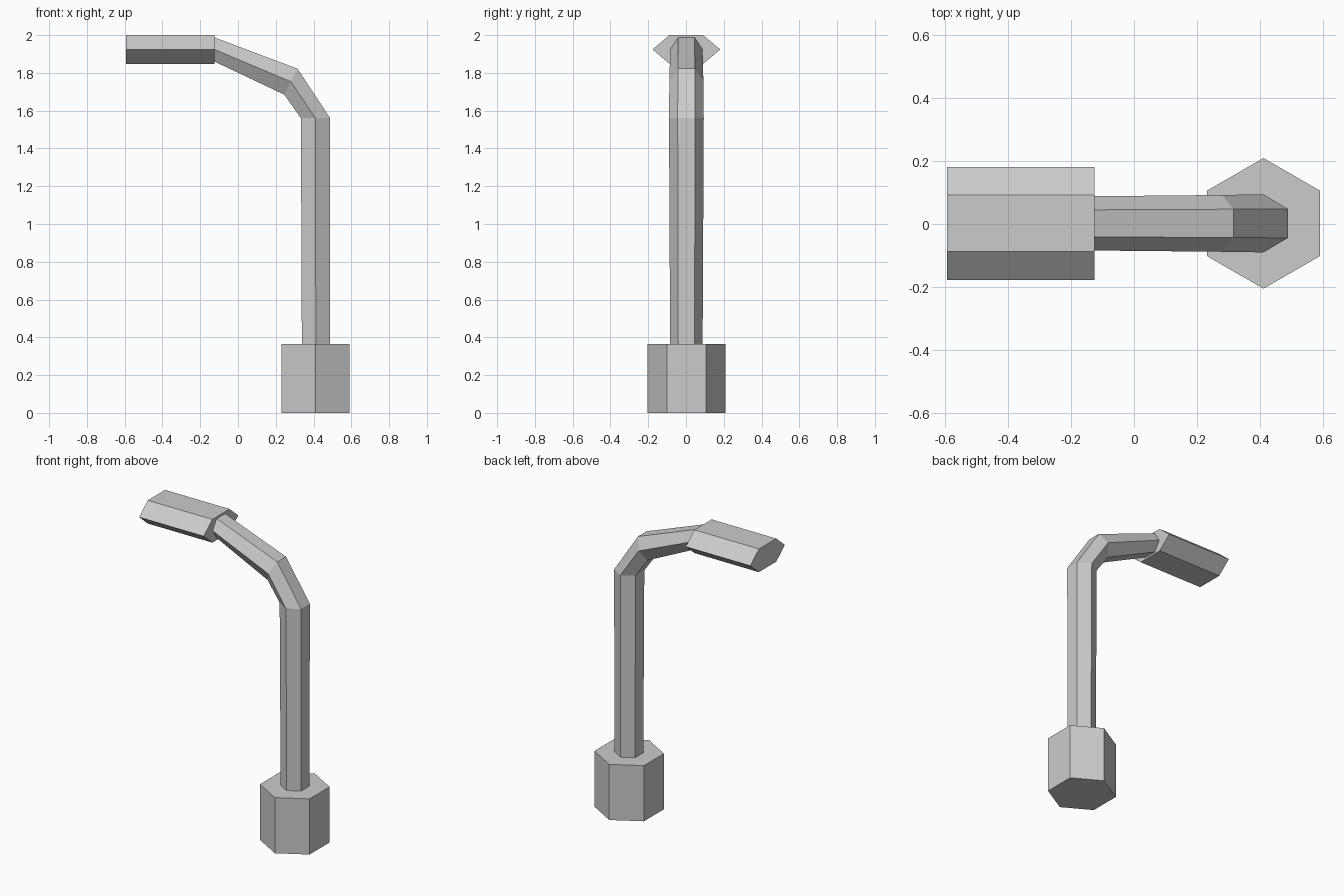
import bpy

if "Cube" in bpy.data.objects:
    bpy.data.objects.remove(bpy.data.objects["Cube"])

CY = 0.002


def ring(outer, inner, w, cy=CY):
    """Six-sided cross-section between an outer and inner (x, z) point."""
    mid = ((outer[0] + inner[0]) / 2, (outer[1] + inner[1]) / 2)
    pts = [(outer, .5), (mid, 1), (inner, .5), (inner, -.5), (mid, -1), (outer, -.5)]
    return [(p[0], cy + w * s, p[1]) for p, s in pts]


def loft(name, rings, cap_start=False, cap_end=False):
    """Skin a series of six-sided rings."""
    verts = [v for r in rings for v in r]
    faces = []
    for k in range(len(rings) - 1):
        a = 6 * k
        for i in range(6):
            j = (i + 1) % 6
            faces.append((a + i, a + j, a + 6 + j, a + 6 + i))
    if cap_start:
        faces.append(tuple(range(5, -1, -1)))
    if cap_end:
        faces.append(tuple(range(len(verts) - 6, len(verts))))
    mesh = bpy.data.meshes.new(name)
    mesh.from_pydata(verts, [], faces)
    mesh.update()
    obj = bpy.data.objects.new(name, mesh)
    bpy.context.collection.objects.link(obj)
    return obj


# Shared joints where the pole meets the base and the head
pole_foot = ring((0.486, 0.365), (0.338, 0.365), 0.086)
arm_end = ring((-0.125, 1.988), (-0.125, 1.86), 0.086)

# Base block with its top face running in to the pole
loft("base", [
    ring((0.59, 0), (0.231, 0), 0.207),
    ring((0.59, 0.365), (0.231, 0.365), 0.207),
    pole_foot,
], cap_start=True)

# Upright pole bending over into the arm
loft("pole_and_arm", [
    pole_foot,
    ring((0.488, 1.56), (0.333, 1.56), 0.092),
    ring((0.315, 1.822), (0.245, 1.685), 0.09),
    arm_end,
])

# Flattened lamp head
loft("lamp_head", [
    arm_end,
    ring((-0.125, 2.0), (-0.125, 1.848), 0.179),
    ring((-0.593, 2.0), (-0.593, 1.848), 0.179),
], cap_end=True)
